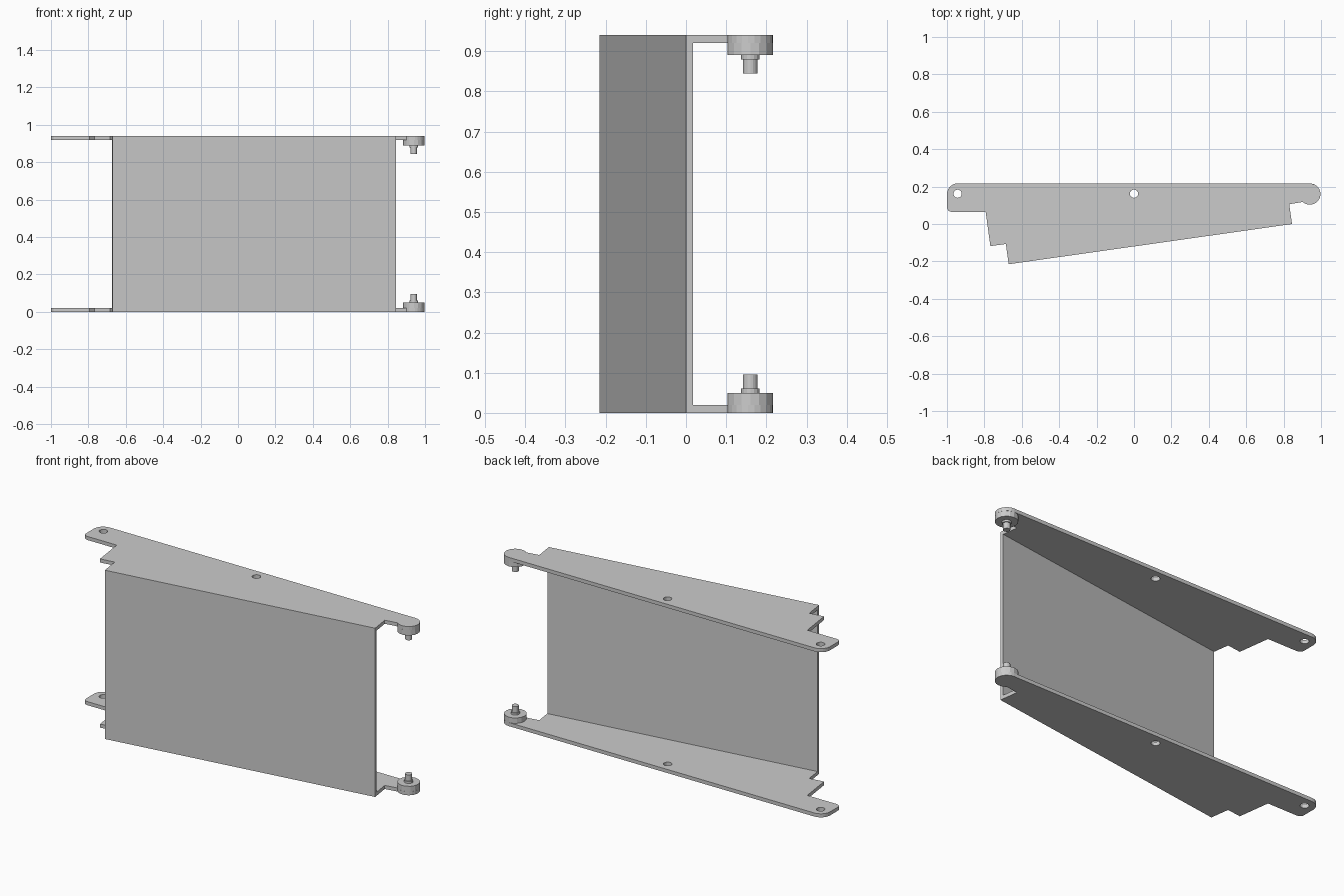
import bpy, bmesh
from math import cos, sin, radians
from mathutils import Matrix, Vector

if "Cube" in bpy.data.objects:
    bpy.data.objects.remove(bpy.data.objects["Cube"])

H = 0.94          # overall height
T = 0.02          # flange thickness
MID = H / 2
PIVOT = (0.94, 0.16)


def arc(cx, cy, r, a0, a1, n):
    return [(cx + r * cos(radians(a0 + (a1 - a0) * i / n)),
             cy + r * sin(radians(a0 + (a1 - a0) * i / n))) for i in range(n + 1)]


def extrude_profile(name, loops, z0, z1):
    """Flat outline (further loops are holes) extruded from z0 to z1."""
    cu = bpy.data.curves.new(name, 'CURVE')
    cu.dimensions = '2D'
    cu.fill_mode = 'BOTH'
    cu.extrude = (z1 - z0) / 2
    for pts in loops:
        sp = cu.splines.new('POLY')
        sp.points.add(len(pts) - 1)
        for p, (x, y) in zip(sp.points, pts):
            p.co = (x, y, 0, 1)
        sp.use_cyclic_u = True
    ob = bpy.data.objects.new(name, cu)
    bpy.context.collection.objects.link(ob)
    bpy.ops.object.select_all(action='DESELECT')
    bpy.context.view_layer.objects.active = ob
    ob.select_set(True)
    bpy.ops.object.convert(target='MESH')
    ob = bpy.context.view_layer.objects.active
    ob.name = name
    # origin at mid height so that parts can be mirrored top to bottom
    ob.data.transform(Matrix.Translation((0, 0, (z0 + z1) / 2 - MID)))
    ob.location.z = MID
    bm = bmesh.new()
    bm.from_mesh(ob.data)
    bmesh.ops.remove_doubles(bm, verts=bm.verts, dist=1e-5)
    bmesh.ops.recalc_face_normals(bm, faces=bm.faces)
    for f in bm.faces:
        f.smooth = False
    bm.to_mesh(ob.data)
    bm.free()
    return ob


def mirror_z(ob):
    m = ob.modifiers.new("mirror", 'MIRROR')
    m.use_axis = (False, False, True)
    m.use_mirror_merge = False


# Flanges: stepped outline with rounded ends and two holes
right, left = Vector((0.845, 0.0)), Vector((-0.67, -0.215))
outline = (arc(*PIVOT, 0.057, 228, 450, 14)
           + arc(-0.943, 0.16, 0.057, 90, 180, 6)
           + arc(-0.975, 0.09, 0.025, 180, 270, 4)
           + [(-0.793, 0.065), (-0.768, -0.118), (-0.685, -0.107),
              tuple(left), tuple(right), (0.83, 0.106)])
holes = [arc(x, 0.162, 0.022, 0, 337.5, 15) for x in (-0.943, 0.0)]
mirror_z(extrude_profile("flange", [outline] + holes, 0, T))

# Slanted front panel between the flanges
d = (right - left).normalized()
n = Vector((-d.y, d.x)) * 0.018
panel = [tuple(left), tuple(right), tuple(right + n), tuple(left + n)]
extrude_profile("front_panel", [panel], T, H - T)

# Hinge boss, collar and pin stacked on each flange
for name, r, z0, z1 in (("hinge_boss", 0.057, T, 0.05),
                        ("hinge_collar", 0.023, 0.05, 0.061),
                        ("hinge_pin", 0.018, 0.061, 0.095)):
    mirror_z(extrude_profile(name, [arc(*PIVOT, r, 0, 337.5, 15)], z0, z1))
